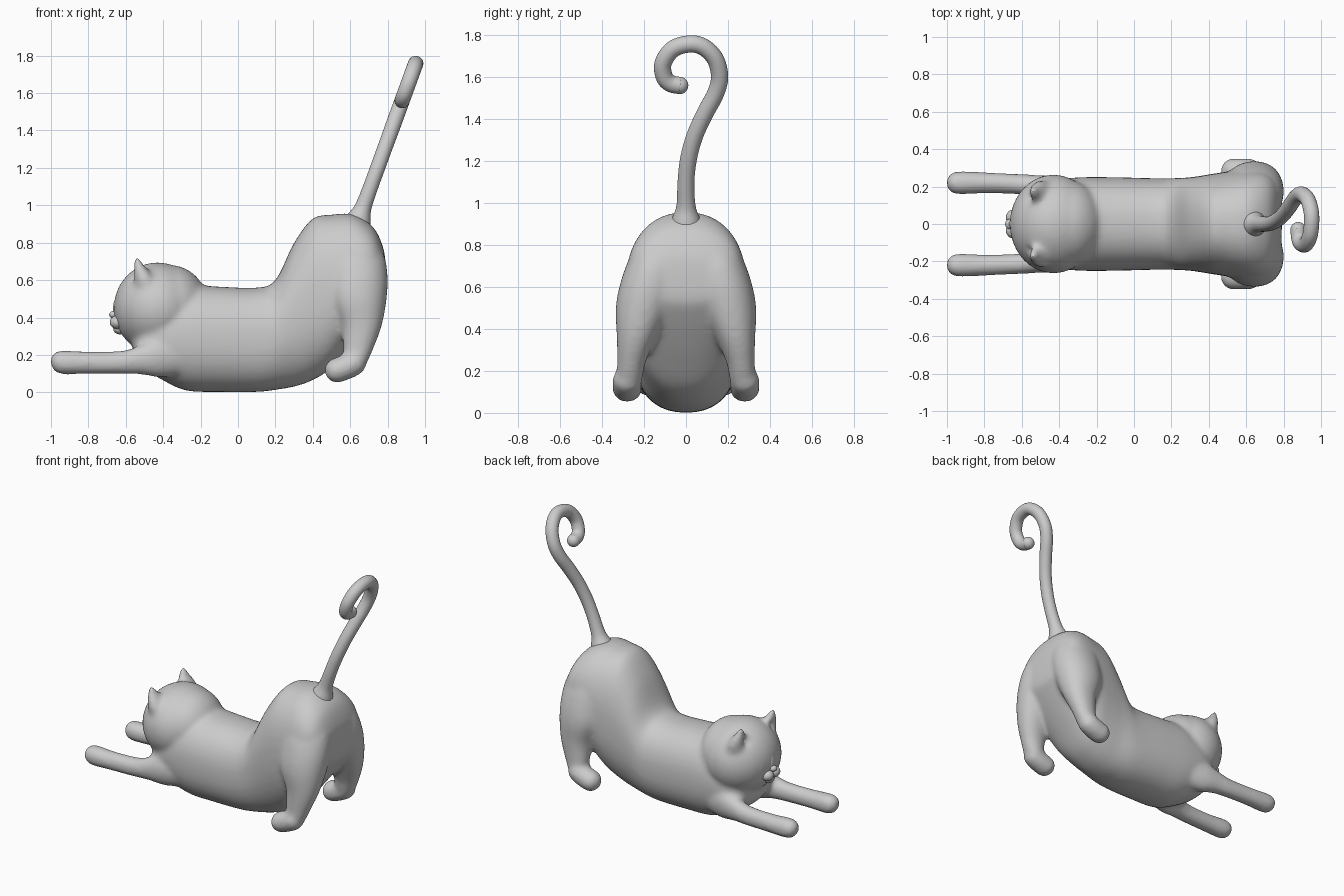
import bpy, bmesh, math
from mathutils import Matrix, Vector

if "Cube" in bpy.data.objects:
    bpy.data.objects.remove(bpy.data.objects["Cube"])


def new_object(name, bm):
    me = bpy.data.meshes.new(name)
    bmesh.ops.recalc_face_normals(bm, faces=bm.faces)
    bm.to_mesh(me)
    bm.free()
    for p in me.polygons:
        p.use_smooth = True
    ob = bpy.data.objects.new(name, me)
    bpy.context.collection.objects.link(ob)
    return ob


def smooth_rows(rows, steps=5):
    """Catmull-Rom interpolation between rows of numbers."""
    out = []
    for i in range(len(rows) - 1):
        a, b, c, d = (rows[max(0, min(len(rows) - 1, i + k))] for k in (-1, 0, 1, 2))
        for s in range(steps):
            t = s / steps
            out.append([0.5 * (2*q + (r - p)*t + (2*p - 5*q + 4*r - w)*t*t + (3*q - p - 3*r + w)*t**3)
                        for p, q, r, w in zip(a, b, c, d)])
    return out + [list(rows[-1])]


def loft(bm, rows, axis, power=2.0, side=1, n=40):
    """Rows: (position on axis, centre a, centre b, radius a, radius b)."""
    rings = []
    for pos, ca, cb, ra, rb in smooth_rows(rows):
        ring = []
        for k in range(n):
            t = 2 * math.pi * k / n
            c, s = math.cos(t), math.sin(t)
            a = ca + ra * math.copysign(abs(c) ** (2 / power), c)
            b = cb + rb * math.copysign(abs(s) ** (2 / power), s)
            x, y, z = (pos, a, b) if axis == 'X' else (a, b, pos)
            ring.append(bm.verts.new((x, y * side, z)))
        rings.append(ring)
    for r, q in zip(rings, rings[1:]):
        for k in range(n):
            bm.faces.new((r[k], r[(k+1) % n], q[(k+1) % n], q[k]))
    bm.faces.new(rings[0])
    bm.faces.new(rings[-1])
    bmesh.ops.recalc_face_normals(bm, faces=bm.faces)


def ball(bm, centre, radii):
    m = Matrix.Translation(centre) @ Matrix.Diagonal((*radii, 1))
    bmesh.ops.create_uvsphere(bm, u_segments=32, v_segments=20, radius=1, matrix=m)


bm = bmesh.new()

# Torso: x, top, bottom, half width
torso = [(-.56, .30, .20, .12), (-.52, .38, .14, .19), (-.42, .50, .075, .235),
         (-.28, .57, .01, .25), (-.1, .565, .002, .25), (.1, .56, .002, .245),
         (.2, .60, .013, .245), (.3, .80, .03, .25), (.4, .93, .065, .265),
         (.5, .95, .13, .28), (.6, .955, .25, .285), (.68, .92, .36, .28),
         (.74, .86, .45, .25), (.78, .76, .52, .19), (.79, .68, .58, .06)]
loft(bm, [(x, 0, (t + b) / 2, w, (t - b) / 2) for x, t, b, w in torso], 'X', 2.3)

# Head and neck
ball(bm, (-.43, 0, .45), (.235, .265, .245))
ball(bm, (-.48, 0, .43), (.18, .235, .2))
ball(bm, (-.36, 0, .46), (.2, .235, .22))

for s in (1, -1):
    # Hind leg: z, x, y, radius x, radius y
    loft(bm, [(.84, .60, .10, .10, .07), (.75, .62, .14, .155, .12), (.63, .635, .165, .165, .145),
              (.5, .64, .20, .155, .135), (.36, .66, .235, .11, .095), (.24, .645, .26, .082, .068),
              (.15, .625, .27, .06, .06), (.11, .61, .27, .03, .04)], 'Z', 2.1, s)
    # Hind foot
    for x, z, r in ((.53, .118, .068), (.56, .128, .068), (.59, .14, .068), (.62, .155, .066)):
        ball(bm, (x, .28 * s, z), (r, r + .004, r))
    # Front leg stretched forward: x, y, z, radius y, radius z
    loft(bm, [(-1.003, .22, .165, .015, .015), (-.985, .22, .163, .045, .045), (-.94, .22, .16, .062, .064),
              (-.8, .22, .158, .057, .06), (-.62, .213, .16, .055, .063), (-.52, .2, .175, .062, .08),
              (-.42, .18, .19, .075, .11), (-.3, .15, .2, .08, .11)], 'X', 2, s)
    # Ear
    loft(bm, [(.52, -.47, .14, .09, .09), (.62, -.505, .155, .055, .075),
              (.68, -.53, .168, .028, .038), (.73, -.543, .175, .008, .009)], 'Z', 2, s)

body = new_object("cat_body", bm)

# Hollows of the ears
bm = bmesh.new()
for s in (1, -1):
    ball(bm, (-.582, .145 * s, .63), (.045, .03, .045))
cutter = new_object("ear_hollow_cutter", bm)
cutter.hide_render = True
cutter.hide_set(True)


def remesh():
    m = body.modifiers.new("fuse", 'REMESH')
    m.mode = 'VOXEL'
    m.voxel_size = .012
    m.use_smooth_shade = True


# Fuse the parts, cut the ears, soften the joins
remesh()
cut = body.modifiers.new("ears", 'BOOLEAN')
cut.operation = 'DIFFERENCE'
cut.object = cutter
remesh()
soft = body.modifiers.new("soften", 'SMOOTH')
soft.factor = .5
soft.iterations = 14

# Muzzle, nose and chin
bm = bmesh.new()
for s in (1, -1):
    ball(bm, (-.645, .035 * s, .375), (.04, .042, .036))
ball(bm, (-.665, 0, .415), (.024, .026, .02))
ball(bm, (-.632, 0, .34), (.035, .04, .03))
ball(bm, (-.64, 0, .45), (.028, .03, .06))
new_object("muzzle", bm)

# Tail: hook drawn in the side plane (y, z), leaning back along x
path = [(0, .86, .09), (0, .93, .065), (0, .99, .045), (0, 1.1, .04), (.012, 1.21, .04), (.042, 1.32, .04),
        (.092, 1.43, .041), (.14, 1.52, .041), (.16, 1.6, .041), (.14, 1.685, .041), (.085, 1.742, .041),
        (.02, 1.758, .041), (-.06, 1.735, .041), (-.108, 1.67, .041), (-.105, 1.605, .041),
        (-.075, 1.57, .041), (-.03, 1.56, .041)]
bm = bmesh.new()
pts = smooth_rows(path, 6)
centres = [Vector((.655 + (z - .95) * .365, y, z)) for y, z, r in pts]
normal = Vector((1, 0, -.365)).normalized()
prev = None
for i, c in enumerate(centres):
    tan = (centres[min(i + 1, len(pts) - 1)] - centres[max(i - 1, 0)]).normalized()
    side = tan.cross(normal)
    ring = [bm.verts.new(c + pts[i][2] * (normal * math.cos(a) + side * math.sin(a)))
            for a in (2 * math.pi * k / 24 for k in range(24))]
    if prev:
        for k in range(24):
            bm.faces.new((prev[k], prev[(k+1) % 24], ring[(k+1) % 24], ring[k]))
    else:
        bm.faces.new(ring)
    prev = ring
bm.faces.new(prev)
ball(bm, centres[-1], (.041, .041, .041))
new_object("tail", bm)
